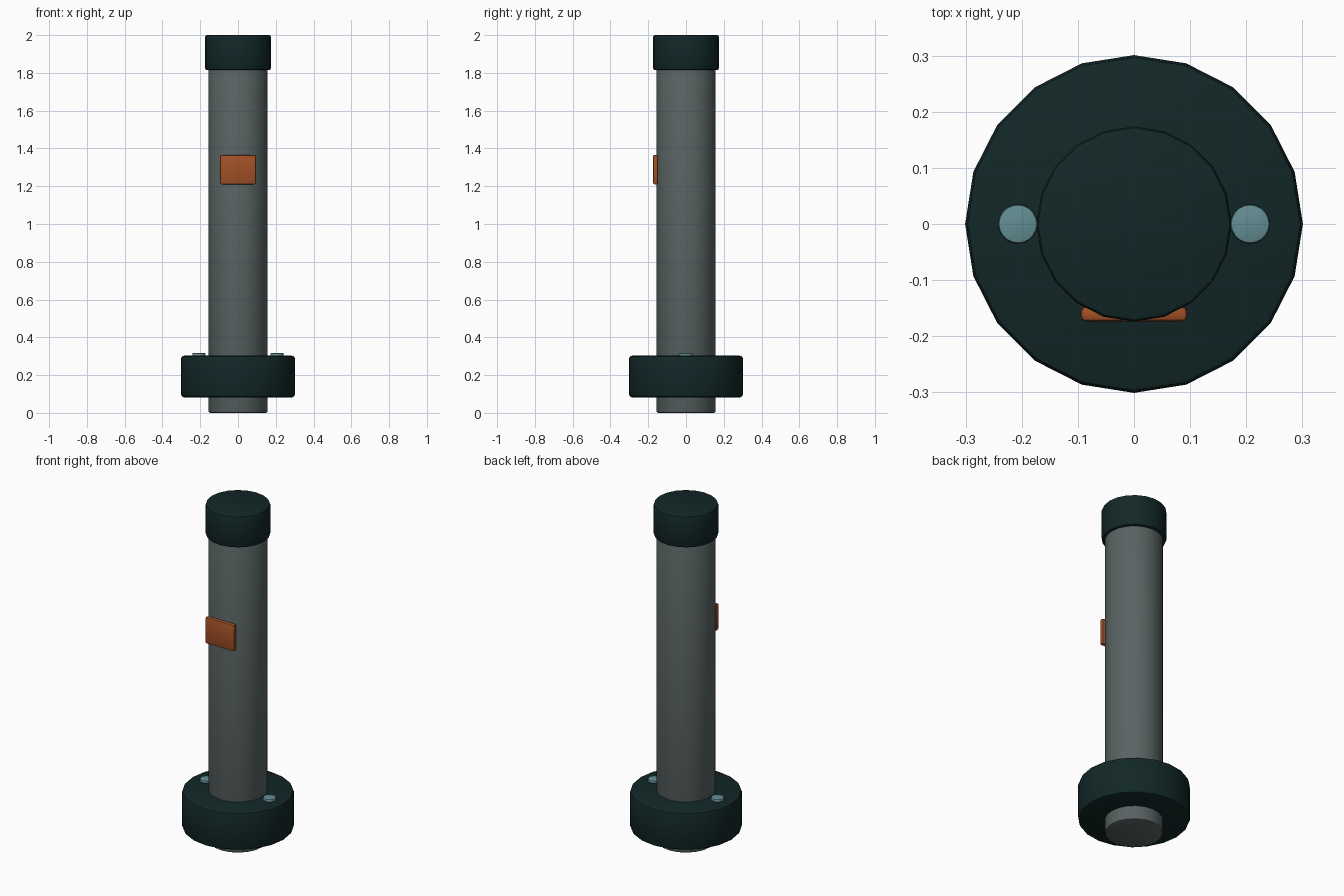
import bpy, bmesh, math
from mathutils import Matrix

if "Cube" in bpy.data.objects:
    bpy.data.objects.remove(bpy.data.objects["Cube"])


def material(name, rgb):
    m = bpy.data.materials.new(name)
    m.diffuse_color = (*rgb, 1)
    m.use_nodes = True
    m.node_tree.nodes["Principled BSDF"].inputs["Base Color"].default_value = m.diffuse_color
    return m


DARK = material("dark_teal", (0.006, 0.020, 0.020))
GREY = material("grey_metal", (0.100, 0.124, 0.124))
ORANGE = material("orange", (0.36, 0.082, 0.020))
PALE = material("pale_blue", (0.125, 0.27, 0.29))


def finish(name, bm, mat, bevel):
    # Round the sharp edges, then smooth everything but hard corners
    edges = [e for e in bm.edges if e.calc_face_angle(0) > math.radians(50)]
    bmesh.ops.bevel(bm, geom=edges, offset=bevel, segments=2, profile=0.5,
                    affect='EDGES', clamp_overlap=True)
    me = bpy.data.meshes.new(name)
    bm.to_mesh(me)
    bm.free()
    me.materials.append(mat)
    ob = bpy.data.objects.new(name, me)
    bpy.context.collection.objects.link(ob)
    bpy.ops.object.select_all(action='DESELECT')
    ob.select_set(True)
    bpy.context.view_layer.objects.active = ob
    bpy.ops.object.shade_smooth_by_angle(angle=math.radians(35))
    return ob


def cylinder(name, r, z0, z1, mat, bevel, x=0, sides=20):
    bm = bmesh.new()
    # Quarter turn puts a corner on the x axis
    bmesh.ops.create_cone(bm, cap_ends=True, segments=sides, radius1=r, radius2=r,
                          depth=z1 - z0,
                          matrix=Matrix.Translation((x, 0, (z0 + z1) / 2))
                          @ Matrix.Rotation(math.pi / 2, 4, 'Z'))
    return finish(name, bm, mat, bevel)


# Main tube, top cap and base collar
cylinder("tube", 0.157, 0.0, 1.85, GREY, 0.01)
cylinder("top_cap", 0.174, 1.814, 2.0, DARK, 0.01)
cylinder("base_collar", 0.301, 0.082, 0.303, DARK, 0.015)

# Two bolts on the collar
for side, x in (("left", -0.207), ("right", 0.207)):
    cylinder(side + "_bolt", 0.035, 0.26, 0.317, PALE, 0.005, x)

# Front plate
bm = bmesh.new()
bmesh.ops.create_cube(bm, size=1, matrix=Matrix.Translation((0, -0.1605, 1.288))
                      @ Matrix.Diagonal((0.19, 0.027, 0.157, 1)))
finish("front_plate", bm, ORANGE, 0.009)
